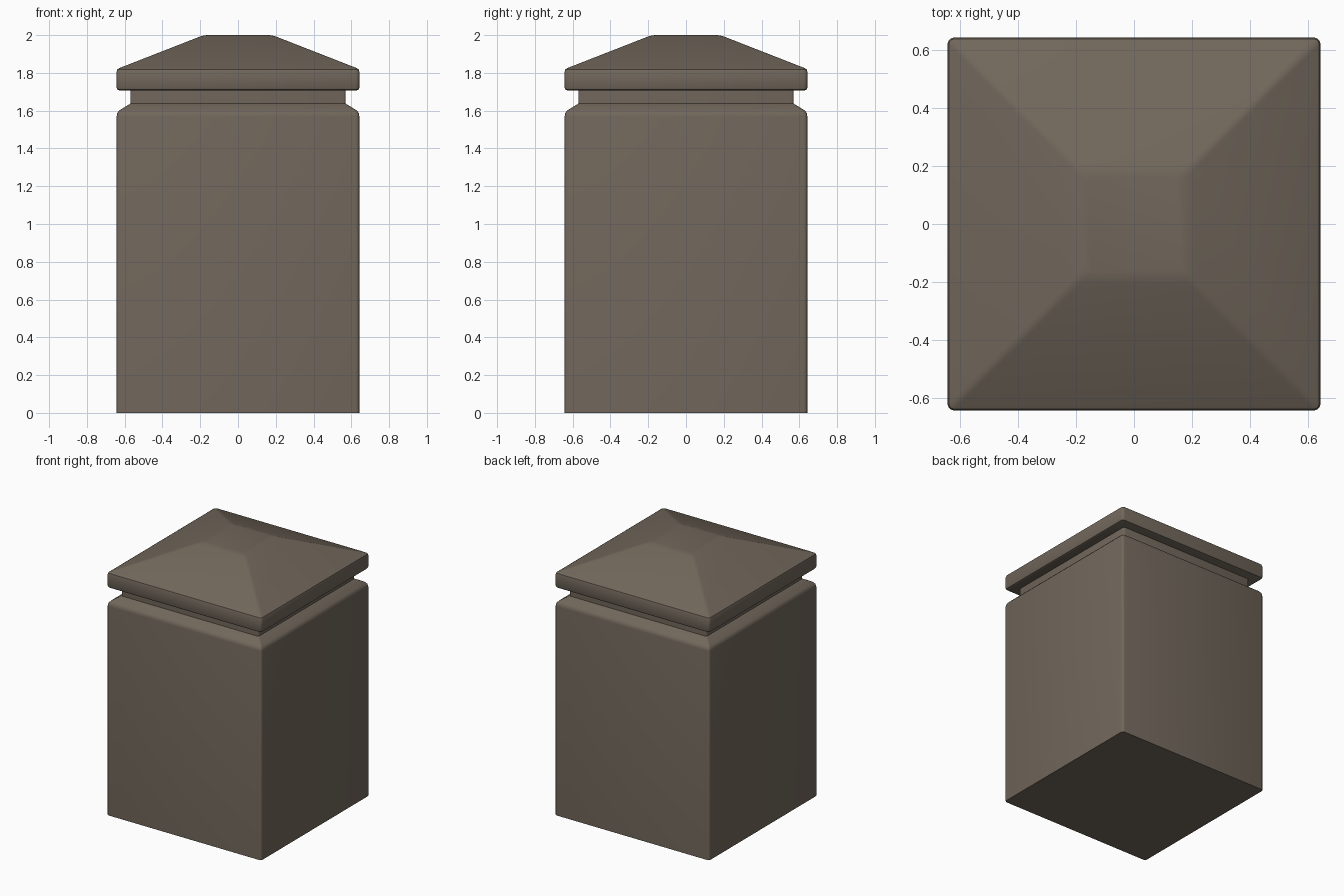
import bpy, bmesh, math

if "Cube" in bpy.data.objects:
    bpy.data.objects.remove(bpy.data.objects["Cube"])

stone = bpy.data.materials.new("brown grey stone")
stone.diffuse_color = (0.165, 0.135, 0.105, 1)
stone.use_nodes = True
stone.node_tree.nodes["Principled BSDF"].inputs["Base Color"].default_value = stone.diffuse_color


def square_loft(name, profile, steps=3):
    """Loft rounded-square rings; profile rows are (half width, z, corner radius)."""
    bm = bmesh.new()
    rings = []
    for half, z, rad in profile:
        ring = []
        for q, (sx, sy) in enumerate([(1, 1), (-1, 1), (-1, -1), (1, -1)]):
            for i in range(steps + 1):
                a = math.pi / 2 * (q + i / steps)
                ring.append(bm.verts.new((sx * (half - rad) + rad * math.cos(a),
                                          sy * (half - rad) + rad * math.sin(a), z)))
        rings.append(ring)
    for lo, hi in zip(rings, rings[1:]):
        n = len(lo)
        for i in range(n):
            j = (i + 1) % n
            bm.faces.new((lo[i], lo[j], hi[j], hi[i]))
    bm.faces.new(rings[0][::-1])
    bm.faces.new(rings[-1])
    me = bpy.data.meshes.new(name)
    bm.to_mesh(me)
    bm.free()
    me.materials.append(stone)
    ob = bpy.data.objects.new(name, me)
    bpy.context.collection.objects.link(ob)
    bpy.ops.object.select_all(action='DESELECT')
    ob.select_set(True)
    bpy.context.view_layer.objects.active = ob
    bpy.ops.object.shade_smooth_by_angle(angle=math.radians(35))
    return ob


# Main shaft with sloped shoulder and recessed neck
square_loft("post_body", [
    (0.642, 0.0, 0.018), (0.642, 1.57, 0.018), (0.639, 1.588, 0.018),
    (0.628, 1.602, 0.018), (0.57, 1.637, 0.012), (0.57, 1.71, 0.012)])

# Overhanging cap: rounded rim, hipped slopes and small flat top
square_loft("post_cap", [
    (0.63, 1.708, 0.02), (0.639, 1.712, 0.02), (0.643, 1.722, 0.02),
    (0.643, 1.805, 0.02), (0.639, 1.818, 0.02), (0.627, 1.826, 0.02),
    (0.21, 1.989, 0.02), (0.19, 1.996, 0.02), (0.165, 2.0, 0.02)])
